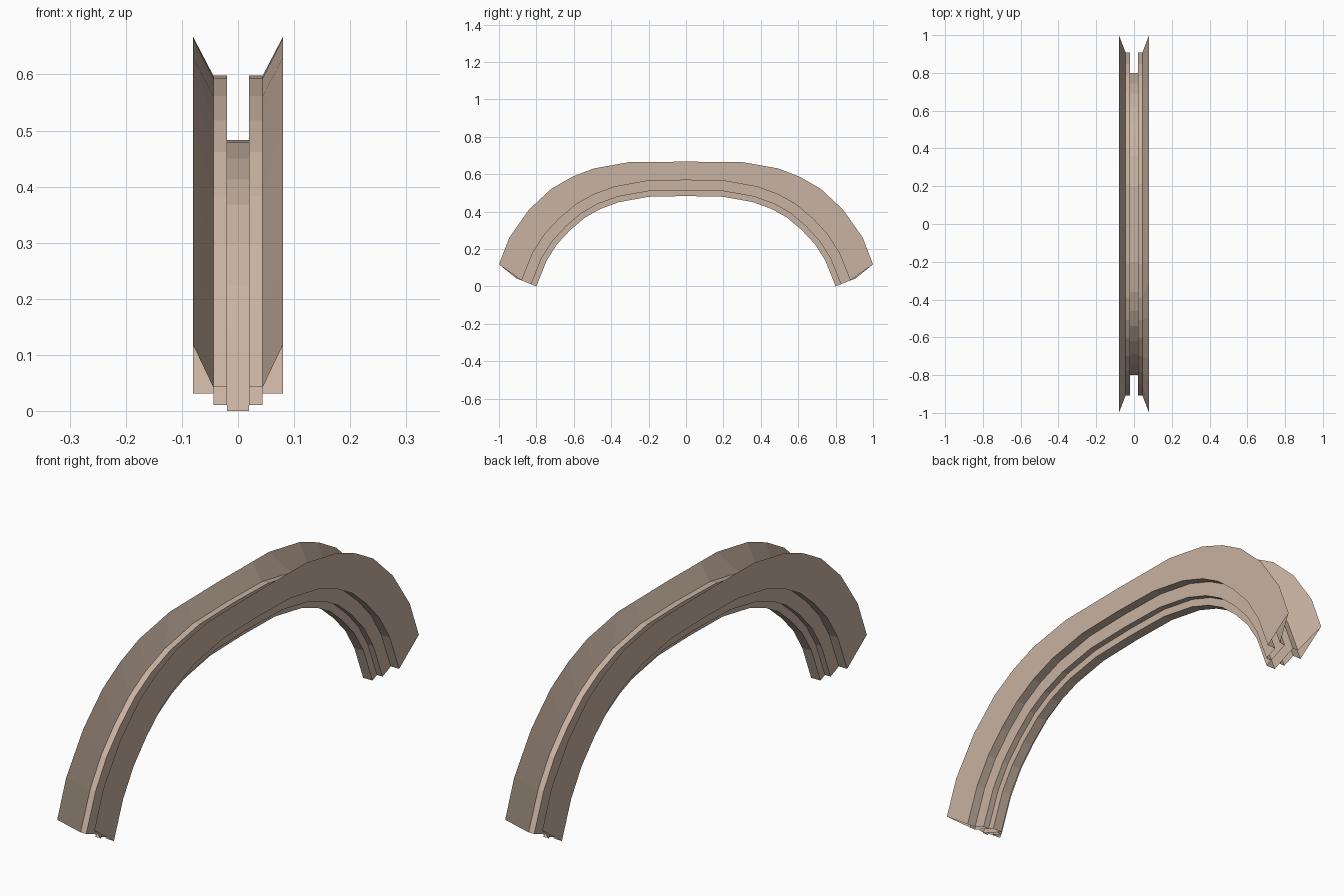
import bpy, bmesh
from mathutils import Vector

if "Cube" in bpy.data.objects:
    bpy.data.objects.remove(bpy.data.objects["Cube"])

# Half paths in (y, z), from the foot of the arch to its crown
inner = [(.80, 0), (.745, .138), (.69, .225), (.62, .30), (.54, .368),
         (.46, .413), (.36, .45), (.20, .479), (0, .483)]
outer = [(1.0, .118), (.945, .26), (.84, .41), (.72, .522), (.61, .585),
         (.495, .63), (.305, .664), (.20, .665), (0, .667)]


def full(half):
    """Mirror a half path about y = 0."""
    return [Vector((-y, z)) for y, z in half] + [Vector(p) for p in half[-2::-1]]


def normals(path):
    """Outward normals along the path."""
    res = []
    for i in range(len(path)):
        t = (path[min(i + 1, len(path) - 1)] - path[max(i - 1, 0)]).normalized()
        res.append(Vector((-t.y, t.x)))
    return res


base, rim = full(inner), full(outer)
norm = normals(base)

# Half cross-section: (x, offset from inner path); None = flared rim path
profile = [(0, 0), (.02, 0), (.02, .03), (.044, .03), (.044, .085),
           (.08, .085), (.08, None), (.044, .115), (.02, .115)]
strips = [(i, i + 1) for i in range(8)] + [(8, 2)]

bm = bmesh.new()
rings = []
for p, n, r in zip(base, norm, rim):
    ring = []
    for x, d in profile:
        q = r if d is None else p + n * d
        ring.append(bm.verts.new((x, q.x, q.y)))
    rings.append(ring)

# Sweep the section along the arch, ends left open
for a, b in zip(rings, rings[1:]):
    for i, j in strips:
        bm.faces.new((a[i], b[i], b[j], a[j]))

mesh = bpy.data.meshes.new("arched_channel")
bm.to_mesh(mesh)
bm.free()
arch = bpy.data.objects.new("arched_channel", mesh)
bpy.context.collection.objects.link(arch)

# Other half of the channel
mirror = arch.modifiers.new("mirror", 'MIRROR')
mirror.use_axis = (True, False, False)

# Tan finish
mat = bpy.data.materials.new("tan")
mat.diffuse_color = (.58, .45, .36, 1)
mat.use_nodes = True
mat.node_tree.nodes["Principled BSDF"].inputs["Base Color"].default_value = mat.diffuse_color
mesh.materials.append(mat)
